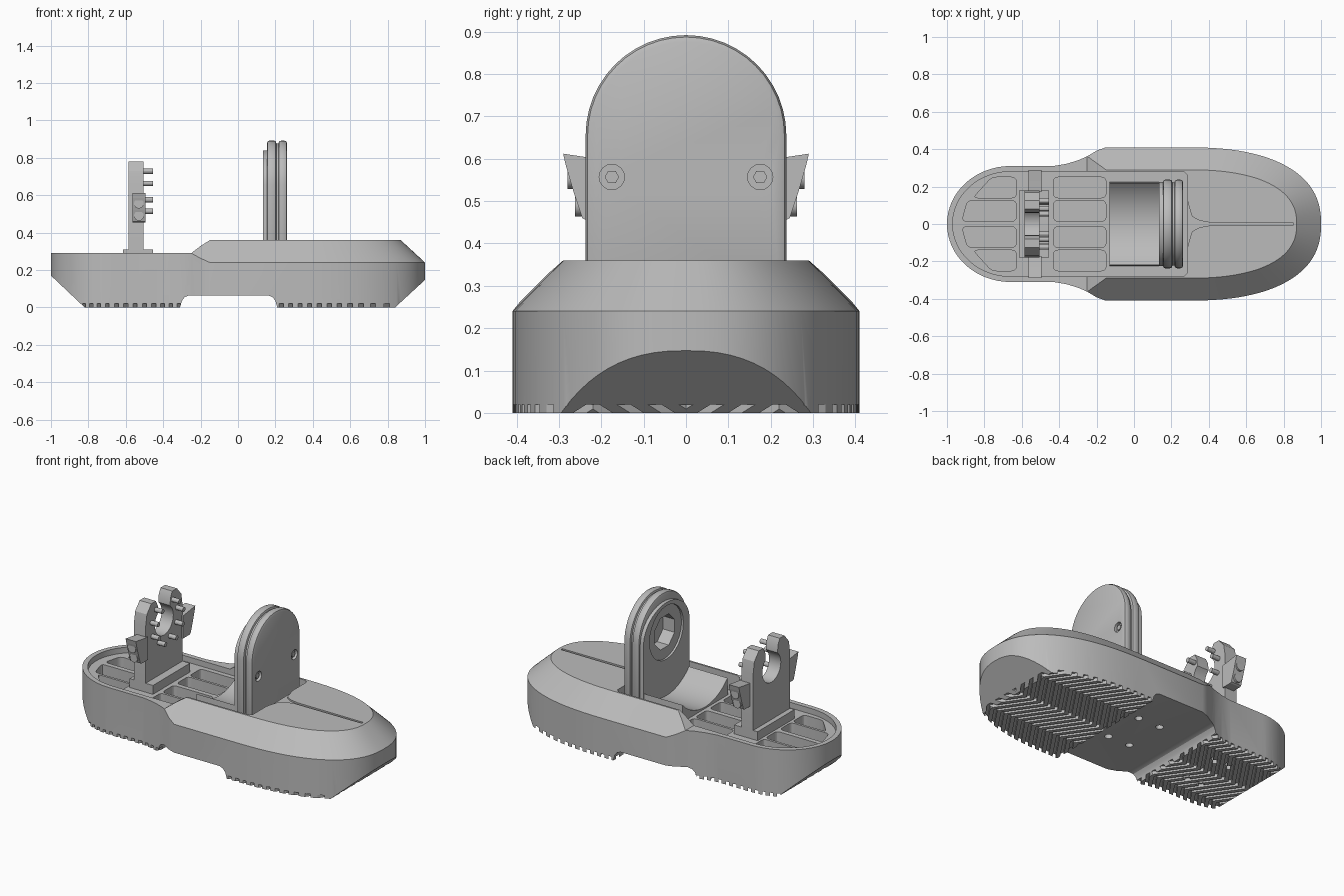
import bpy, bmesh, math

if "Cube" in bpy.data.objects:
    bpy.data.objects.remove(bpy.data.objects["Cube"])

grey = bpy.data.materials.new("plain_grey")
grey.diffuse_color = (0.5, 0.5, 0.5, 1)
grey.use_nodes = True
grey.node_tree.nodes["Principled BSDF"].inputs["Base Color"].default_value = grey.diffuse_color


def finish(bm, name):
    bmesh.ops.remove_doubles(bm, verts=bm.verts, dist=1e-5)
    bmesh.ops.recalc_face_normals(bm, faces=bm.faces)
    me = bpy.data.meshes.new(name)
    bm.to_mesh(me)
    bm.free()
    me.materials.append(grey)
    ob = bpy.data.objects.new(name, me)
    bpy.context.collection.objects.link(ob)
    return ob


def prisms(name, profiles, axis, lo, hi):
    """Extrude 2D profiles along an axis; the profile uses the other two axes in order."""
    bm = bmesh.new()

    def place(p, d):
        return {'X': (d, p[0], p[1]), 'Y': (p[0], d, p[1]), 'Z': (p[0], p[1], d)}[axis]
    for prof in profiles:
        a = [bm.verts.new(place(p, lo)) for p in prof]
        b = [bm.verts.new(place(p, hi)) for p in prof]
        bm.faces.new(a)
        bm.faces.new(b[::-1])
        for i in range(len(a)):
            j = (i + 1) % len(a)
            bm.faces.new((a[i], b[i], b[j], a[j]))
    return finish(bm, name)


def circle(u, v, r, n=20, turn=0.0):
    return [(u + r * math.cos(turn + i * math.tau / n), v + r * math.sin(turn + i * math.tau / n))
            for i in range(n)]


def rect(u0, v0, u1, v1):
    return [(u0, v0), (u1, v0), (u1, v1), (u0, v1)]


def mirror(prof):
    return [(p[0], -p[1]) for p in prof]


def rounded(prof, r=0.025, n=4):
    out = []
    for i, p in enumerate(prof):
        ends = []
        for q in (prof[i - 1], prof[(i + 1) % len(prof)]):
            d = math.dist(p, q)
            ends.append((p[0] + (q[0] - p[0]) * r / d, p[1] + (q[1] - p[1]) * r / d))
        for k in range(n + 1):
            t = k / n
            out.append(tuple((1 - t) ** 2 * ends[0][c] + 2 * t * (1 - t) * p[c] + t * t * ends[1][c]
                             for c in (0, 1)))
    return out


def apply_mod(ob, mod):
    bpy.context.view_layer.objects.active = ob
    bpy.ops.object.modifier_apply(modifier=mod.name)


def cut(ob, cutter, keep=False):
    mod = ob.modifiers.new("cut", 'BOOLEAN')
    mod.operation = 'DIFFERENCE'
    mod.solver = 'EXACT'
    mod.object = cutter
    apply_mod(ob, mod)
    if not keep:
        bpy.data.objects.remove(cutter)


def smooth(ob):
    bpy.ops.object.select_all(action='DESELECT')
    ob.select_set(True)
    bpy.context.view_layer.objects.active = ob
    bpy.ops.object.shade_smooth_by_angle(angle=math.radians(25))


# --- base hull: narrow rear, wide chamfered nose -------------------------
def nose(t, half, tip):
    a = t * math.pi / 2
    return 0.28 + (tip - 0.28) * math.sin(a) ** (2 / 2.4), half * max(0, math.cos(a)) ** (2 / 2.4)


def rear_end(half, tip, n=16):
    return [(-0.66 + (tip + 0.66) * math.cos(i / n * math.pi / 2),
             half * math.sin(i / n * math.pi / 2)) for i in range(n + 1)]


rows = []          # (side point, side z, top point, top z)
for p in rear_end(0.31, -1.0):
    rows.append((p, 0.29, p, 0.29))
for x, y, f in [(-0.43, .31, 0), (-0.36, .322, 0), (-0.30, .34, 0), (-0.25, .362, 0),
                (-0.2, .392, .55), (-0.15, .41, 1)]:
    rows.append(((x, y), 0.29 - 0.05 * f, (x, y - 0.12 * f), 0.29 + 0.07 * f))
for i in range(25):
    rows.append((nose(i / 24, 0.41, 1.0), 0.24, nose(i / 24, 0.29, 0.87), 0.36))
bm = bmesh.new()
halves = []
for s in (1, -1):
    halves.append([[bm.verts.new((a[0], s * a[1], 0)), bm.verts.new((a[0], s * a[1], za)),
                    bm.verts.new((c[0], s * c[1], zc))] for a, za, c, zc in rows])
for i in range(len(rows) - 1):
    for h in halves:
        for k in (0, 1):
            bm.faces.new((h[i][k], h[i + 1][k], h[i + 1][k + 1], h[i][k + 1]))
    for k in (0, 2):
        bm.faces.new((halves[0][i][k], halves[0][i + 1][k], halves[1][i + 1][k], halves[1][i][k]))
bmesh.ops.dissolve_degenerate(bm, dist=1e-5, edges=bm.edges)
hull = finish(bm, "base_hull")

# sloped ends and arched channel underneath
cut(hull, prisms("c", [[(-0.82, 0), (-1.05, 0.2172), (-1.1, -0.05), (-0.767, -0.05)],
                       [(0.84, 0), (1.05, 0.193), (1.1, -0.05), (0.7856, -0.05)]], 'Y', -0.6, 0.6))
cut(hull, prisms("c", [[(-0.31, -.05), (-0.31, 0), (-0.30, .035), (-0.285, .055), (-0.26, .065),
                        (0.16, .065), (0.185, .055), (0.2, .035), (0.21, 0), (0.21, -.05)]],
                 'Y', -0.6, 0.6))
# zigzag tread grooves
ys = [-0.44, -0.22, 0, 0.22, 0.44]
zig = [0, 0.15, 0, 0.15, 0]
grooves = []
for k in range(41):
    x = -1.05 + k * 0.05
    grooves.append([(x + z, y) for y, z in zip(ys, zig)] +
                   [(x + z + 0.022, y) for y, z in reversed(list(zip(ys, zig)))])
cut(hull, prisms("c", grooves, 'Z', -0.03, 0.02))
# open tray in the top
half = [(x, y) for x, y in rear_end(0.28, -0.97)] + [(-0.43, .28), (-0.2, .28), (0.27, .278), (0.285, .26)]
cut(hull, prisms("c", [half + mirror(half[:0:-1])], 'Z', 0.255, 0.6))
# weight-saving cells
cells = [[(-0.92, .015), (-0.63, .015), (-0.63, .125), (-0.89, .125)],
         [(-0.86, .14), (-0.63, .14), (-0.63, .25), (-0.76, .25)],
         rect(-0.43, .015, -0.15, .125), rect(-0.43, .14, -0.15, .25)]
cells = [rounded(c) for c in cells]
cut(hull, prisms("c", cells + [mirror(c) for c in cells], 'Z', 0.12, 0.5))
# screw holes and deck groove
holes = [circle(x, y, 0.022, 14) for x in (-0.075, 0.075) for y in (-.13, .13)]
holes += [circle(x, y, 0.02, 14) for x in (-0.58, -0.48) for y in (-.12, .12)]
cut(hull, prisms("c", holes, 'Z', -0.1, 0.2))
flare = [(0.27, .2), (0.292, .1), (0.31, .04), (0.35, .018), (0.40, .009), (0.85, .007)]
cut(hull, prisms("c", [flare + mirror(flare[::-1])], 'Z', 0.35, 0.5))
smooth(hull)

# --- motor cradle: concave trough along x --------------------------------
arc = [(0.30 * math.sin(a), 0.565 - 0.30 * math.cos(a))
       for a in (math.radians(-47 + 94 * i / 20) for i in range(21))]
smooth(prisms("motor_cradle", [[(-0.225, .25)] + arc + [(0.225, .25)]], 'X', -0.13, 0.14))


# --- front bearing plate in layers ---------------------------------------
def arch(w, h, z0=0.25, zc=0.655, n=24):
    return [(w, z0)] + [(w * math.cos(i * math.pi / n), zc + h * math.sin(i * math.pi / n))
                        for i in range(n + 1)] + [(-w, z0)]


hole = prisms("c", [circle(0, 0.655, 0.105, 8, math.pi / 8)], 'X', 0.1, 0.225)
for name, w, h, x0, x1, bev in [("plate_inner_layer", .225, .185, .133, .158, 0),
                                ("plate_middle_layer", .237, .237, .155, .205, .013),
                                ("plate_core", .222, .222, .2, .222, 0),
                                ("plate_outer_layer", .237, .237, .215, .263, .016)]:
    ob = prisms(name, [arch(w, h)], 'X', x0, x1)
    if bev:
        m = ob.modifiers.new("bevel", 'BEVEL')
        m.width = bev
        m.segments = 2
        m.limit_method = 'ANGLE'
        m.angle_limit = math.radians(50)
        apply_mod(ob, m)
    if name == "plate_inner_layer":
        cut(ob, prisms("c", [circle(0, 0.655, 0.165, 24)], 'X', 0.1, 0.146))
    cut(ob, hole, True)
    if name == "plate_outer_layer":
        cut(ob, prisms("c", [circle(y, .557, .03, 16) for y in (-.175, .175)], 'X', .245, .3))
    smooth(ob)
bpy.data.objects.remove(hole)
prisms("plate_hex_bolts", [circle(y, .557, .017, 6) for y in (-.175, .175)], 'X', 0.24, 0.257)

# --- rear stand with open ring -------------------------------------------
prisms("stand_flange", [rect(-0.615, -.18, -0.455, .18)], 'Z', 0.24, 0.31)
side = [(.18, .30), (.18, .66), (.168, .73), (.125, .78), (.08, .78), (.062, .745)]
ring = [(0.09 * math.cos(a), 0.63 + 0.09 * math.sin(a))
        for a in (math.radians(50 - 280 * i / 22) for i in range(23))]
smooth(prisms("rear_stand", [side + ring + [(-p[0], p[1]) for p in side[::-1]]], 'X', -0.585, -0.505))
pins = []
for a in (25, 65, 105, 140):
    for s in (1, -1):
        b = math.radians(-90 + s * a)
        pins.append(circle(0.128 * math.cos(b), 0.63 + 0.128 * math.sin(b), 0.014, 12))
smooth(prisms("stand_pins", pins, 'X', -0.52, -0.455))

# slanted ears with bolts
ear = [(.17, .595), (.23, .603), (.29, .612), (.284, .585), (.265, .52), (.245, .46), (.235, .455), (.17, .455)]
for s, label in ((1, "back"), (-1, "front")):
    prisms("ear_" + label, [[(s * y, z) for y, z in ear]], 'X', -0.565, -0.495)
    for z, y in ((.555, .28), (.49, .262)):
        smooth(prisms("ear_bolt_" + label, [circle(-0.53, z, .026, 16)], 'Y',
                      min(s * .2, s * y), max(s * .2, s * y)))
